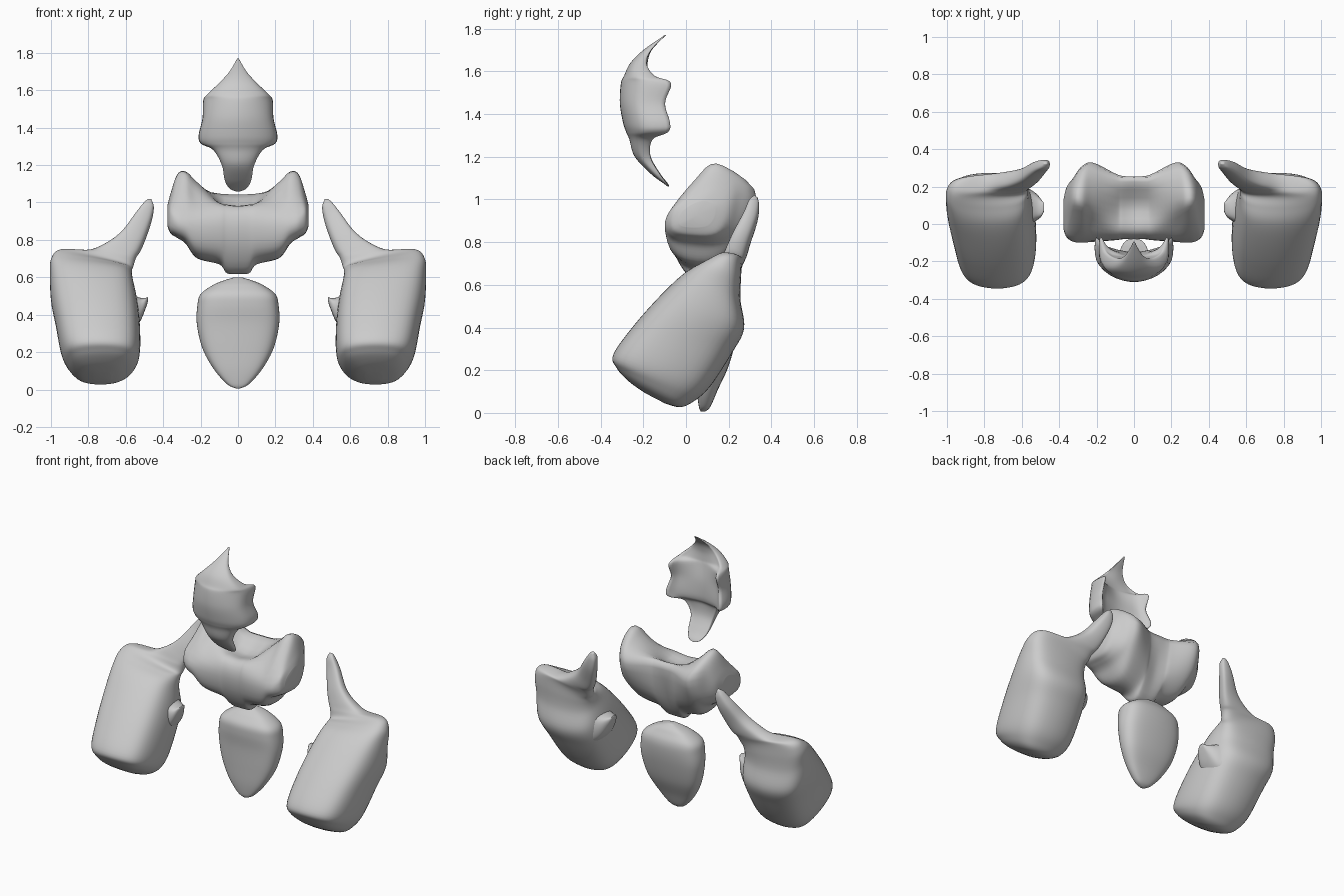
import bpy
import bmesh
import math

cube = bpy.data.objects.get("Cube")
if cube:
    bpy.data.objects.remove(cube, do_unlink=True)

GREY = (0.6, 0.6, 0.6, 1.0)
grey = bpy.data.materials.new("plain_grey")
grey.use_nodes = True
grey.diffuse_color = GREY
grey.node_tree.nodes["Principled BSDF"].inputs["Base Color"].default_value = GREY


def smooth_path(points, closed, steps):
    """Catmull-Rom curve through the given points."""
    n = len(points)

    def pick(i):
        return points[i % n] if closed else points[min(max(i, 0), n - 1)]

    path = []
    for i in range(n if closed else n - 1):
        a, b, c, d = (pick(i + k) for k in (-1, 0, 1, 2))
        for s in range(steps):
            t = s / steps
            path.append(tuple(
                q + t / 2 * (r - p + t * (2 * p - 5 * q + 4 * r - w + t * (3 * (q - r) + w - p)))
                for p, q, r, w in zip(a, b, c, d)))
    if not closed:
        path.append(points[-1])
    return path


def loft(name, rings, side=1, ring_steps=4, rail_steps=6):
    """Smooth closed skin through a list of rings; side=-1 mirrors it."""
    rings = [smooth_path(ring, True, ring_steps) for ring in rings]
    rails = [smooth_path(list(rail), False, rail_steps) for rail in zip(*rings)]
    bm = bmesh.new()
    grid = [[bm.verts.new((side * x, y, z)) for x, y, z in row] for row in zip(*rails)]
    for low, high in zip(grid, grid[1:]):
        for i in range(len(low)):
            j = (i + 1) % len(low)
            bm.faces.new((low[i], low[j], high[j], high[i]))
    # close both ends with a fan around the middle
    for row in (grid[0], grid[-1]):
        end = bm.faces.new(row)
        bmesh.ops.poke(bm, faces=[end])
    bmesh.ops.recalc_face_normals(bm, faces=bm.faces)
    mesh = bpy.data.meshes.new(name)
    bm.to_mesh(mesh)
    bm.free()
    mesh.materials.append(grey)
    mesh.shade_smooth()
    obj = bpy.data.objects.new(name, mesh)
    bpy.context.collection.objects.link(obj)
    return obj


def rounded_ring(x_in, x_out, front, back, lift=0, power=0.75, count=12):
    """Rounded box ring spanning x_in..x_out and the (y, z) line front..back."""
    ring = []
    for k in range(count):
        a = math.tau * k / count
        u, v = (math.copysign(abs(f) ** power, f) for f in (math.cos(a), math.sin(a)))
        t = (1 + v) / 2
        y, z = (f + (b - f) * t for f, b in zip(front, back))
        ring.append(((x_in + x_out) / 2 + (x_out - x_in) / 2 * u, y, z + lift * u))
    return ring


# Shoulder guards: slanted blocks whose rings pivot at the top into an inner horn
shoulder = [
    (.68, .77, (-.19, .092), (-.10, .045)),
    (.62, .85, (-.265, .145), (-.03, .027)),
    (.555, .905, (-.325, .21), (.03, .05)),
    (.525, .945, (-.34, .275), (.11, .12)),
    (.525, .975, (-.24, .415), (.215, .28)),
    (.54, 1.0, (-.11, .56), (.272, .395)),
    (.562, 1.005, (.0, .66), (.255, .53), .01),
    (.567, 1.0, (.085, .70), (.258, .63), .03),
    (.56, .95, (.145, .715), (.262, .69), .045),
    (.545, .80, (.17, .735), (.275, .715), .02),
    (.525, .70, (.19, .775), (.287, .745), .025),
    (.498, .62, (.22, .84), (.303, .80), .025),
    (.463, .55, (.27, .935), (.335, .90), .02),
    (.45, .507, (.295, .995), (.343, .97), .01),
    (.463, .483, (.32, 1.02), (.335, 1.01)),
]
# Spur on the inner side of each shoulder guard
spur = [
    (.68, .0, .19, .26, .60),
    (.60, .0, .205, .29, .54),
    (.555, .0, .185, .32, .505),
    (.52, .02, .16, .37, .49),
    (.495, .04, .13, .43, .49),
    (.48, .07, .11, .475, .495),
]
for side, label in ((1, "left"), (-1, "right")):
    loft(label + "_shoulder_guard", [rounded_ring(*s) for s in shoulder], side)
    rings = []
    for x, y0, y1, z0, z1 in spur:
        ring = rounded_ring(y0, y1, (0, z0), (0, z1))
        rings.append([(x, p, q) for p, _, q in ring])
    loft(label + "_shoulder_spur", rings, side)

# Lower plate: a thick shield tapering to a point (z, half width, front, back)
plate = [
    (.006, .012, .07, .09),
    (.03, .06, .06, .115),
    (.11, .13, .05, .15),
    (.22, .19, .045, .20),
    (.35, .22, .04, .235),
    (.45, .217, .03, .25),
    (.51, .20, .035, .245),
    (.555, .14, .07, .22),
    (.58, .085, .10, .20),
    (.60, .02, .13, .17),
]
loft("lower_plate", [rounded_ring(-w, w, (f, z), (b, z)) for z, w, f, b in plate])

# Face guard: bowed mask with swept-back cheeks (z, half width, front, cheek edge, inside)
mask = [
    (1.77, .004, -.10, -.095, -.094),
    (1.70, .045, -.20, -.165, -.16),
    (1.64, .098, -.26, -.19, -.18),
    (1.58, .16, -.29, -.15, -.18),
    (1.545, .183, -.305, -.07, -.175),
    (1.45, .187, -.31, -.10, -.155),
    (1.36, .207, -.295, -.075, -.15),
    (1.315, .195, -.28, -.085, -.155),
    (1.28, .13, -.265, -.16, -.17),
    (1.20, .085, -.24, -.17, -.165),
    (1.12, .07, -.165, -.125, -.12),
    (1.075, .045, -.105, -.09, -.085),
    (1.06, .012, -.085, -.08, -.078),
]
rings = []
for z, w, front, edge, inner in mask:
    depth = edge - front
    half = [(.6 * w, front + .13 * depth), (.97 * w, front + .45 * depth), (.98 * w, edge),
            (.7 * w, .4 * edge + .6 * inner)]
    outline = [(0, front)] + half + [(0, inner)] + [(-x, y) for x, y in reversed(half)]
    rings.append([(x, y, z) for x, y in outline])
loft("face_guard", rings)

# Collar: cross-sections from the middle outwards, each a loop of (y, z)
collar = [
    (0, [(-.03, .98), (-.08, .90), (-.06, .76), (.02, .635), (.12, .635), (.21, .80), (.25, 1.04), (.1, .97)]),
    (.06, [(-.03, .985), (-.08, .90), (-.06, .76), (.02, .64), (.12, .64), (.22, .80), (.25, 1.04), (.1, .98)]),
    (.10, [(-.03, .99), (-.085, .90), (-.065, .76), (.01, .685), (.13, .68), (.24, .82), (.26, 1.04), (.1, 1.0)]),
    (.22, [(.0, 1.02), (-.09, .91), (-.075, .77), (.02, .71), (.16, .72), (.28, .86), (.32, 1.04), (.13, 1.11)]),
    (.28, [(.04, 1.09), (-.09, .92), (-.08, .82), (.02, .785), (.16, .79), (.27, .88), (.30, 1.06), (.14, 1.165)]),
    (.325, [(.045, 1.08), (-.085, .93), (-.075, .84), (.03, .815), (.15, .82), (.23, .90), (.24, 1.06), (.14, 1.15)]),
    (.36, [(.02, 1.01), (-.06, .95), (-.06, .86), (.04, .835), (.14, .845), (.19, .92), (.19, 1.0), (.12, 1.05)]),
    (.376, [(.02, .97), (-.025, .93), (-.025, .88), (.04, .87), (.1, .88), (.13, .92), (.13, .97), (.08, .99)]),
]
rings = [[(x * s, y, z) for y, z in loop]
         for s, part in ((-1, collar[:0:-1]), (1, collar)) for x, loop in part]
loft("collar", rings)
